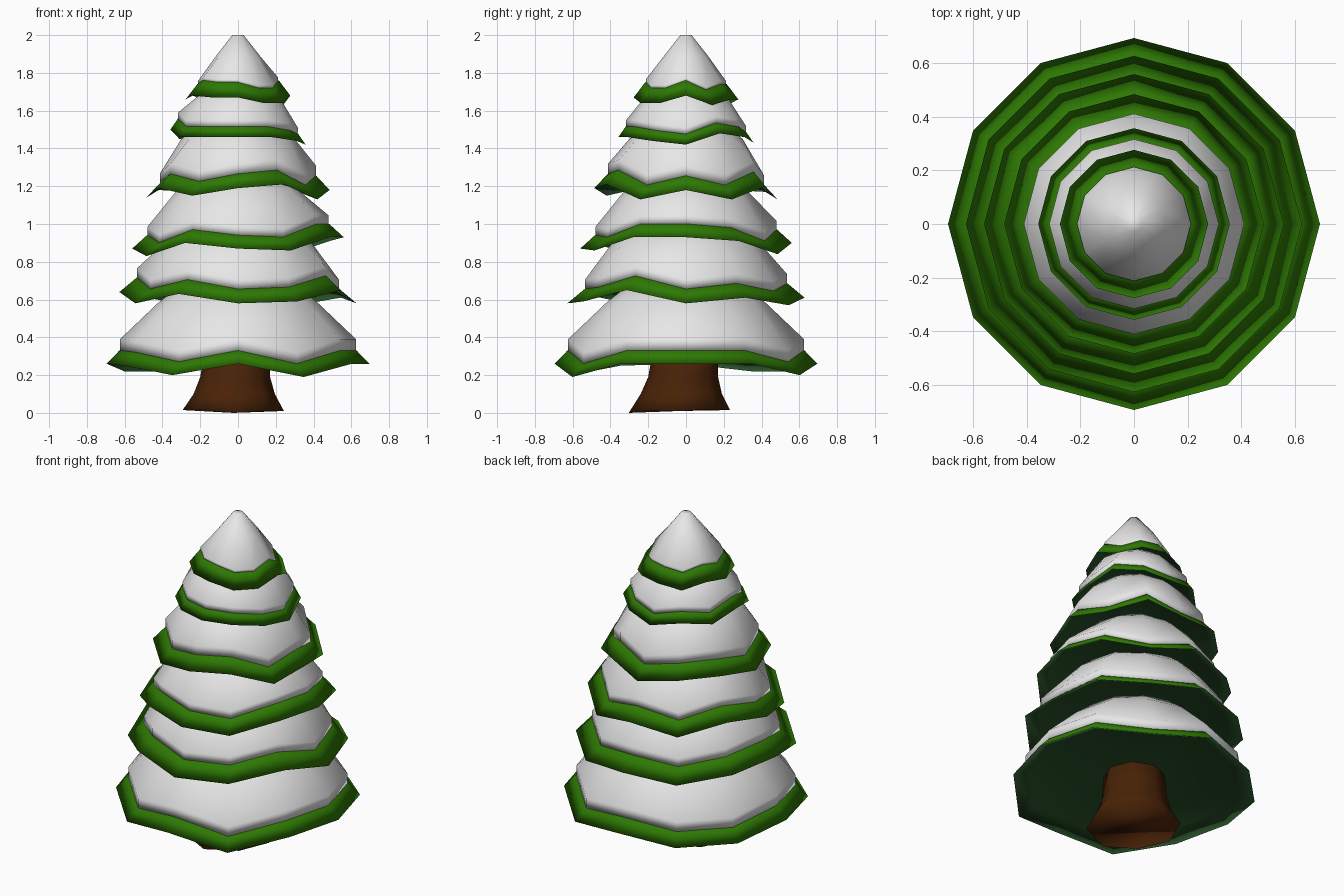
import bpy, bmesh, math

if "Cube" in bpy.data.objects:
    bpy.data.objects.remove(bpy.data.objects["Cube"])


def material(name, rgb):
    m = bpy.data.materials.new(name)
    m.diffuse_color = (*rgb, 1)
    m.use_nodes = True
    m.node_tree.nodes["Principled BSDF"].inputs["Base Color"].default_value = m.diffuse_color
    return m


SNOW = material("snow white", (0.8, 0.8, 0.8))
GREEN = material("needle green", (0.027, 0.19, 0.001))
DARK = material("shaded green", (0.022, 0.085, 0.022))
BROWN = material("bark brown", (0.066, 0.016, 0.002))


def loft(name, rings, mats, ring_mats, caps=(None, None)):
    """Join closed rings of points; ring_mats gives the material of each strip."""
    bm = bmesh.new()
    loops = [[bm.verts.new(p) for p in ring] for ring in rings]
    n = len(loops[0])
    for k in range(len(loops) - 1):
        a, b = loops[k], loops[k + 1]
        for i in range(n):
            j = (i + 1) % n
            f = bm.faces.new((a[i], a[j], b[j], b[i]))
            f.material_index = ring_mats[k]
    for loop, cap in ((loops[0][::-1], caps[0]), (loops[-1], caps[1])):
        if cap is not None:
            bm.faces.new(loop).material_index = cap
    for f in bm.faces:
        f.smooth = True
    me = bpy.data.meshes.new(name)
    bm.to_mesh(me)
    bm.free()
    ob = bpy.data.objects.new(name, me)
    bpy.context.collection.objects.link(ob)
    for m in mats:
        me.materials.append(m)
    return ob


def ring(r, heights, cx=0, cy=0):
    n = len(heights)
    return [(cx + r * math.cos(math.tau * i / n),
             cy + r * math.sin(math.tau * i / n), z) for i, z in enumerate(heights)]


# Tiers: rim radius, snow radius, band height, snow lip height,
# two upper snow points (r, z), rim heights every 30 degrees from +x
TIERS = [
    (.695, .625, .07, .13, (.42, .585), (.30, .68),
     (.26, .26, .20, .26, .22, .22, .26, .25, .20, .26, .19, .26)),
    (.628, .535, .075, .125, (.39, .90), (.29, .98),
     (.58, .61, .57, .61, .58, .62, .64, .58, .63, .58, .59, .65)),
    (.56, .48, .07, .115, (.33, 1.17), (.25, 1.24),
     (.93, .91, .84, .90, .85, .92, .87, .83, .90, .87, .86, .93)),
    (.485, .412, .075, .13, (.30, 1.45), (.22, 1.52),
     (1.18, 1.13, 1.20, 1.13, 1.17, 1.18, 1.14, 1.19, 1.15, 1.19, 1.21, 1.13)),
    (.358, .317, .055, .09, (.22, 1.67), (.15, 1.72),
     (1.42, 1.48, 1.46, 1.43, 1.47, 1.45, 1.50, 1.46, 1.46, 1.46, 1.46, 1.44)),
    (.277, .213, .08, .095, (.12, 1.885), (.03, 2.0),
     (1.68, 1.63, 1.66, 1.66, 1.64, 1.68, 1.66, 1.68, 1.67, 1.67, 1.64, 1.64)),
]

for t, (R, rs, band, lip, mid, top, rim) in enumerate(TIERS, 1):
    mean = sum(rim) / 12

    def wave(dz, k=1.0):
        return [mean + (z - mean) * k + dz for z in rim]

    # Bough: dark hollow underside, bright green sloping rim band
    loft(f"bough_{t}",
         [ring(.35 * R, wave(.08, 0)), ring(.87 * R, wave(.04, .9)),
          ring(R, wave(0)), ring(rs + .003, wave(band)),
          ring(rs - .03, wave(band + .01))],
         [GREEN, DARK], [1, 1, 0, 0], (1, None))

    # Snow: short upright lip, then a slope into the tier above
    loft(f"snow_{t}",
         [ring(rs - .03, wave(band + .005)), ring(rs, wave(band - .003)),
          ring(rs, wave(lip)),
          ring(mid[0], [mid[1]] * 12), ring(top[0], [top[1]] * 12)],
         [SNOW], [0] * 4, (None, 0))

# Trunk: flared foot, slightly off centre
loft("trunk",
     [ring(.268, [.01, .02, .015, .02, .015, .02, .0, .01], -.025, -.035),
      ring(.215, [.10] * 8, -.02, -.025),
      ring(.185, [.19] * 8, -.015, -.015),
      ring(.17, [.36] * 8)],
     [BROWN], [0] * 3, (0, 0))
